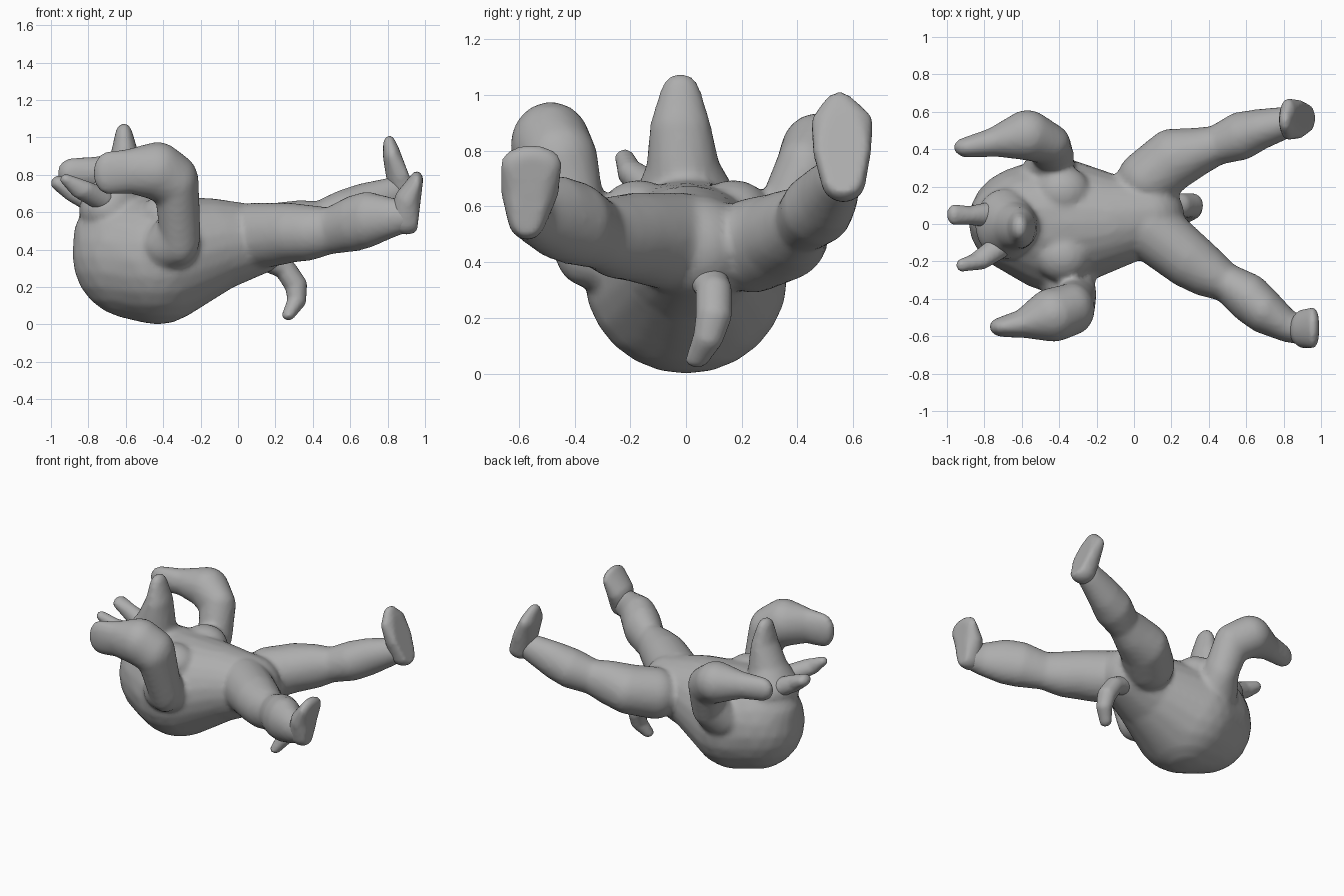
import bpy, bmesh, math
from mathutils import Vector

mat = bpy.data.materials.new("clay grey")
mat.diffuse_color = (0.42, 0.42, 0.42, 1)

# Unit sphere directions shared by every ellipsoid
BALL = [Vector((0, 0, 1)), Vector((0, 0, -1))]
for j in range(1, 12):
    v = math.pi * j / 12
    for i in range(22):
        u = math.tau * (i + 0.5 * (j % 2)) / 22
        BALL.append(Vector((math.sin(v) * math.cos(u), math.sin(v) * math.sin(u), math.cos(v))))


def ellipsoid(k):
    return [Vector((k[0] + p.x * k[3], k[1] + p.y * k[4], k[2] + p.z * k[5])) for p in BALL]


def add_hull(points, verts, faces):
    """Append the convex hull of points to the vertex and face lists."""
    bm = bmesh.new()
    for p in points:
        bm.verts.new(p)
    bmesh.ops.convex_hull(bm, input=list(bm.verts))
    bmesh.ops.delete(bm, geom=[w for w in bm.verts if not w.link_faces], context='VERTS')
    bmesh.ops.recalc_face_normals(bm, faces=list(bm.faces))
    bm.verts.index_update()
    base = len(verts)
    verts.extend(w.co.copy() for w in bm.verts)
    faces.extend([base + w.index for w in f.verts] for f in bm.faces)
    bm.free()


def fuse(name, chains, voxel=0.018, smooth=3, sole=None):
    """Merge ellipsoid chains into one skin; sole = (point, normal) flattens a side."""
    verts, faces = [], []
    for c in chains:
        for a, b in (zip(c, c[1:]) if len(c) > 1 else [(c[0], c[0])]):
            pts = ellipsoid(a) + (ellipsoid(b) if a is not b else [])
            if sole:
                p, n = Vector(sole[0]), Vector(sole[1]).normalized()
                pts = [q - n * max(0, (q - p).dot(n)) for q in pts]
            add_hull(pts, verts, faces)
    me = bpy.data.meshes.new(name)
    me.from_pydata(verts, [], faces)
    me.materials.append(mat)
    ob = bpy.data.objects.new(name, me)
    bpy.context.collection.objects.link(ob)
    r = ob.modifiers.new("skin", 'REMESH')
    r.mode, r.voxel_size, r.use_smooth_shade = 'VOXEL', voxel, True
    s = ob.modifiers.new("soften", 'SMOOTH')
    s.factor, s.iterations = 0.5, smooth


# Torso: big rounded back, narrow waist, pelvis
torso = [(-.66, .03, .47, .22, .20, .20), (-.55, .015, .365, .335, .30, .335),
         (-.43, 0, .345, .32, .365, .345), (-.15, .01, .42, .25, .26, .255),
         (.08, .04, .45, .19, .20, .19)]
pecs = [[(-.38, s * .17, .57, .15, .14, .125)] for s in (-1, 1)]

# Head with muzzle pointing up
head = [(-.69, 0, .61, .16, .19, .14), (-.64, -.01, .72, .13, .135, .12),
        (-.605, -.02, .88, .08, .11, .1), (-.61, -.02, .995, .05, .075, .083)]

# Arms: shoulder, elbow, forearm, fist
arm_right = [(-.36, -.3, .42, .15, .13, .13), (-.31, -.38, .49, .11, .1, .17),
             (-.33, -.455, .76, .12, .14, .15), (-.43, -.485, .82, .15, .145, .155),
             (-.57, -.53, .82, .095, .08, .12), (-.69, -.55, .81, .085, .055, .115)]
arm_left = [(-.46, .28, .45, .14, .12, .13), (-.43, .36, .55, .11, .11, .14),
            (-.46, .43, .73, .12, .11, .13), (-.57, .475, .80, .14, .135, .135),
            (-.73, .44, .81, .095, .08, .09), (-.885, .41, .81, .08, .055, .08)]

# Legs: hip, thigh, knee, calf, ankle
leg_right = [(.08, -.02, .47, .17, .17, .18), (.28, -.18, .49, .14, .16, .16),
             (.37, -.24, .49, .12, .145, .15), (.49, -.31, .5, .09, .105, .125),
             (.62, -.40, .54, .115, .135, .15), (.69, -.46, .56, .11, .125, .15),
             (.81, -.54, .57, .075, .09, .11), (.89, -.57, .58, .07, .075, .09)]
leg_left = [(.08, .24, .46, .17, .16, .17), (.2, .34, .49, .15, .17, .16),
            (.33, .385, .52, .13, .13, .145), (.44, .42, .545, .1, .105, .115),
            (.57, .47, .59, .12, .13, .13), (.67, .505, .63, .1, .11, .125),
            (.84, .55, .70, .075, .08, .09)]
fuse("body", [torso, *pecs, head, arm_right, arm_left, leg_right, leg_left])

# Feet, flattened along the soles
fuse("foot_right", [[(.90, -.57, .56, .09, .07, .08), (.91, -.56, .66, .075, .105, .08),
                     (.955, -.555, .75, .04, .11, .07)]],
     0.014, 2, ((.975, -.56, .65), (1, 0, -.12)))
fuse("foot_left", [[(.90, .565, .69, .085, .08, .075), (.87, .56, .80, .08, .105, .08),
                    (.825, .56, .90, .05, .112, .07), (.81, .55, .955, .035, .06, .055)]],
     0.014, 2, ((.91, .56, .81), (1, 0, .38)))

# Ears swept back from the head
fuse("ear_right", [[(-.73, -.13, .67, .07, .06, .06), (-.83, -.2, .72, .07, .045, .05),
                    (-.92, -.22, .775, .03, .035, .03)]], 0.012, 2)
fuse("ear_left", [[(-.76, .05, .65, .08, .07, .06), (-.88, .045, .71, .06, .05, .055),
                   (-.96, .05, .755, .04, .055, .04)]], 0.012, 2)

# Tail curling down to the ground
fuse("tail", [[(.16, .08, .34, .07, .07, .06), (.25, .10, .30, .06, .065, .055),
               (.31, .10, .21, .06, .065, .06), (.315, .08, .13, .05, .055, .05),
               (.27, .04, .05, .035, .042, .028)]], 0.012, 3)
